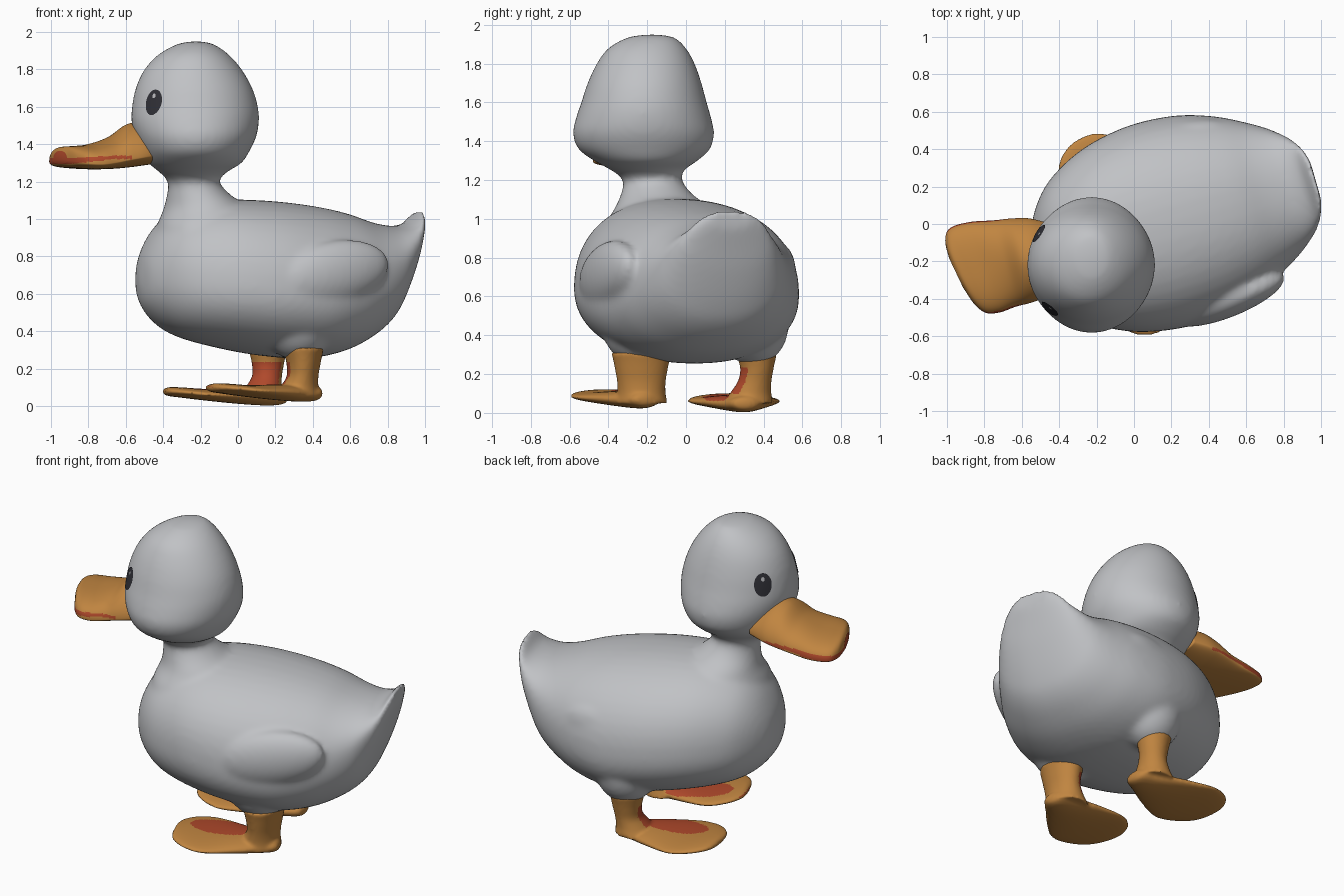
import bpy, bmesh, math
from mathutils import Matrix, Vector

if "Cube" in bpy.data.objects:
    bpy.data.objects.remove(bpy.data.objects["Cube"])


def material(name, rgb):
    m = bpy.data.materials.new(name)
    m.diffuse_color = (*rgb, 1)
    m.use_nodes = True
    m.node_tree.nodes["Principled BSDF"].inputs["Base Color"].default_value = m.diffuse_color
    return m


GREY = material("soft grey", (0.53, 0.54, 0.56))
ORANGE = material("orange", (0.53, 0.235, 0.052))
RED = material("brick red", (0.43, 0.066, 0.024))
DARK = material("eye dark", (0.03, 0.03, 0.038))
SHINE = material("eye shine", (0.5, 0.5, 0.52))


def spline(keys, sub):
    """Smoothly interpolate rows of numbers (Catmull-Rom)."""
    out, n = [], len(keys)
    for i in range(n - 1):
        rows = [keys[max(i - 1, 0)], keys[i], keys[i + 1], keys[min(i + 2, n - 1)]]
        for k in range(sub):
            t = k / sub
            out.append([0.5 * (2 * b + (c - a) * t + (2 * a - 5 * b + 4 * c - d) * t * t
                               + (3 * b - a - 3 * c + d) * t ** 3)
                        for a, b, c, d in zip(*rows)])
    out.append(list(keys[-1]))
    return out


def loft(bm, keys, frame, sub=5, seg=48):
    """Key: station, height low/high, side low/high, height of widest point, roundness."""
    rings = []
    for s, lo, hi, vlo, vhi, mid, p in spline(keys, sub):
        hm, vm, ring = lo + (hi - lo) * mid, (vlo + vhi) / 2, []
        for i in range(seg):
            a = 2 * math.pi * i / seg
            c = math.copysign(abs(math.cos(a)) ** (2 / p), math.cos(a))
            z = math.copysign(abs(math.sin(a)) ** (2 / p), math.sin(a))
            h = hm + z * ((hi - hm) if z > 0 else (hm - lo))
            ring.append(bm.verts.new(frame @ Vector((s, vm + c * (vhi - vlo) / 2, h))))
        rings.append(ring)
    for a, b in zip(rings, rings[1:]):
        for i in range(seg):
            j = (i + 1) % seg
            bm.faces.new((a[i], a[j], b[j], b[i]))
    bm.faces.new(rings[0])
    bm.faces.new(rings[-1])


def ball(bm, matrix, size):
    bmesh.ops.create_uvsphere(bm, u_segments=32, v_segments=20, radius=1,
                              matrix=matrix @ Matrix.Diagonal((*size, 1)))


def finish(name, bm, mats, voxel=0, smooth=0):
    """Make the object; with a voxel size, melt its volumes into one skin."""
    bmesh.ops.recalc_face_normals(bm, faces=bm.faces)
    me = bpy.data.meshes.new(name)
    bm.to_mesh(me)
    bm.free()
    ob = bpy.data.objects.new(name, me)
    bpy.context.collection.objects.link(ob)
    if voxel:
        r = ob.modifiers.new("melt", 'REMESH')
        r.mode, r.voxel_size = 'VOXEL', voxel
        s = ob.modifiers.new("soften", 'SMOOTH')
        s.iterations, s.factor = smooth, 0.5
        new = bpy.data.meshes.new_from_object(
            ob.evaluated_get(bpy.context.evaluated_depsgraph_get()))
        ob.modifiers.clear()
        ob.data = new
    ob.data.materials.clear()
    for m in mats:
        ob.data.materials.append(m)
    for f in ob.data.polygons:
        f.use_smooth = True
        f.material_index = 0
    return ob


def turned(x, y, deg, z=0):
    return Matrix.Translation((x, y, z)) @ Matrix.Rotation(math.radians(deg), 4, 'Z')


# stations run up z, heights become world x, sides stay y
UPRIGHT = Matrix(((0, 0, 1, 0), (0, 1, 0, 0), (1, 0, 0, 0), (0, 0, 0, 1)))

# body, tail, wings, thighs, neck and head as one skin
bm = bmesh.new()
trunk = [(-.725, .64, .70, .02, .5), (-.70, .54, .82, .17, .48), (-.62, .44, .96, .31, .46),
         (-.5, .37, 1.05, .42, .43), (-.3, .315, 1.10, .515, .42), (-.05, .27, 1.10, .56, .42),
         (.2, .255, 1.075, .545, .42), (.4, .295, 1.035, .485, .45), (.55, .37, .985, .41, .5),
         (.65, .455, .965, .35, .55), (.71, .56, .965, .305, .6), (.77, .72, .985, .25, .6),
         (.81, .86, 1.03, .19, .6), (.835, .95, 1.055, .12, .5)]
body_frame = turned(.17, 0, 16)
loft(bm, [(u, lo, hi, -w, w, mid, 2.2) for u, lo, hi, w, mid in trunk], body_frame)
for u, v, yaw, size in ((.21, -.475, .1, (.33, .1, .17)), (.17, .44, -.1, (.3, .08, .15))):
    ball(bm, body_frame @ Matrix.Translation((u, v, .71)) @ Matrix.Rotation(yaw, 4, 'Z')
         @ Matrix.Rotation(-.2, 4, 'Y'), size)
for x, y, size in ((.32, -.235, (.2, .2, .21)), (.175, .35, (.19, .18, .21))):
    ball(bm, Matrix.Translation((x, y, .455)), size)
head = [(.85, -.42, .0, -.42, .15), (.95, -.435, .05, -.43, .18), (1.05, -.40, .06, -.37, .13),
        (1.13, -.38, -.04, -.335, .03), (1.2, -.375, -.10, -.325, -.02), (1.25, -.42, -.06, -.385, -.01),
        (1.30, -.48, .02, -.475, .06), (1.36, -.515, .06, -.555, .125), (1.44, -.55, .098, -.583, .145),
        (1.52, -.57, .112, -.567, .13), (1.6, -.567, .107, -.54, .107), (1.7, -.547, .077, -.507, .08),
        (1.8, -.50, .02, -.46, .045), (1.88, -.425, -.05, -.40, .0), (1.935, -.325, -.13, -.30, -.06),
        (1.95, -.25, -.2, -.2, -.15)]
loft(bm, [(*k, .5, 2) for k in head], UPRIGHT)
body = finish("body_and_head", bm, [GREY], .016, 14)

# bill, slanted at the tip, with the mouth line picked out in red
bm = bmesh.new()
bill = [(0, 1.30, 1.45, .17, .3, 2), (.1, 1.285, 1.51, .215, .22, 1.8), (.18, 1.275, 1.505, .23, .2, 1.8),
        (.27, 1.268, 1.44, .235, .22, 2), (.38, 1.266, 1.4, .245, .22, 2.4), (.48, 1.272, 1.39, .23, .22, 2.5),
        (.535, 1.28, 1.385, .17, .25, 2.4), (.558, 1.295, 1.365, .08, .3, 2.2)]
loft(bm, [(d, lo, hi, -w, w, mid, p) for d, lo, hi, w, mid, p in bill],
     turned(-.42, -.165, 10) @ Matrix.Diagonal((-1, 1, 1, 1)), 8, 128)
for v in bm.verts:
    v.co.x -= .3 * (v.co.y + .2) * min(1, max(0, (-.6 - v.co.x) / .35))
bill = finish("bill", bm, [ORANGE, RED])
for f in bill.data.polygons:
    tip = min(1, max(0, (-.65 - f.center.x) / .25))
    line = 1.330 - .02 * tip
    if abs(f.center.z - line) < .009 + .007 * tip and f.center.x < -.57:
        f.material_index = 1

# legs and webbed feet: name, heel, turn, lift, length, leg box, inner side, red facing
feet = [("right_foot", .44, -.2, 22, .02, 1, (.26, .44, -.365, -.095), 1, (-.92, .38, .65)),
        ("left_foot", .265, .31, 8, 0, 1.06, (.075, .245, .28, .45), -1, (-.35, -.93, .2))]
pad = [(0, .035, .06, .02), (.02, .012, .085, .07), (.1, .003, .09, .105), (.25, .012, .095, .18),
       (.42, .03, .092, .24), (.54, .045, .1, .205), (.61, .055, .1, .13), (.63, .07, .085, .05)]
for name, x, y, turn, lift, stretch, (x0, x1, y0, y1), inner, (fx, fy, limit) in feet:
    bm = bmesh.new()
    frame = turned(x, y, turn, lift) @ Matrix.Diagonal((-1, 1, 1, 1))
    loft(bm, [(d * stretch, lo, hi, -w, w, .5, 2) for d, lo, hi, w in pad], frame)
    flare = .08 if inner < 0 else 0
    loft(bm, [(z, x0 - a, x1 + b, y0 - b - c * flare, y1 + b, .5, 2) for z, a, b, c in
              ((.05, .07, 0, 1), (.1, .035, -.01, .8), (.16, 0, -.01, .3), (.22, 0, 0, 0),
               (.27, .01, .01, 0), (.31, .02, .02, 0))], UPRIGHT)
    foot = finish(name, bm, [ORANGE, RED], .01, 5)
    back = frame.inverted()
    for f in foot.data.polygons:
        p = back @ f.center
        # red patch: a long oval on the inner half of the web, plus the shin
        web = (f.normal.z > .6 and p.z < .13
               and ((p.x - .33) / .22) ** 2 + ((p.y * inner - .07) / .105) ** 2 < 1)
        shin = .1 < f.center.z < .235 and f.normal.x * fx + f.normal.y * fy > limit
        if web or shin:
            f.material_index = 1


# eyes: thin discs laid on the head
def eye_disc(name, at, out, w, h, lift, mat):
    out = Vector(out).normalized()
    side = Vector((-out.y, out.x, 0)).normalized()
    up = out.cross(side)
    up = up if up.z > 0 else -up
    bm, rings, n = bmesh.new(), [], 28
    for r in (.05, .35, .7, 1):
        ring = []
        for i in range(n):
            a = 2 * math.pi * i / n
            start = Vector(at) + side * w * r * math.cos(a) + up * h * r * math.sin(a) + out * .4
            hit, loc, _, _ = body.ray_cast(start, -out)
            ring.append(bm.verts.new((loc if hit else start - out * .4) + out * lift))
        rings.append(ring)
    bm.faces.new(rings[0])
    for a, b in zip(rings, rings[1:]):
        for i in range(n):
            j = (i + 1) % n
            bm.faces.new((a[i], b[i], b[j], a[j]))
    bm.normal_update()
    if sum((f.normal.dot(out) for f in bm.faces)) < 0:
        bmesh.ops.reverse_faces(bm, faces=bm.faces)
    me = bpy.data.meshes.new(name)
    bm.to_mesh(me)
    bm.free()
    me.materials.append(mat)
    for f in me.polygons:
        f.use_smooth = True
    bpy.context.collection.objects.link(bpy.data.objects.new(name, me))


bpy.context.view_layer.update()
for name, at, out in (("right_eye", Vector((-.43, -.43, 1.62)), (-.66, -.75, .12)),
                      ("left_eye", Vector((-.50, -.055, 1.645)), (-.85, .5, .12))):
    eye_disc(name, at, out, .055, .07, .004, DARK)
    eye_disc(name + "_shine", at + Vector((0, 0, .035)), out, .011, .013, .007, SHINE)
